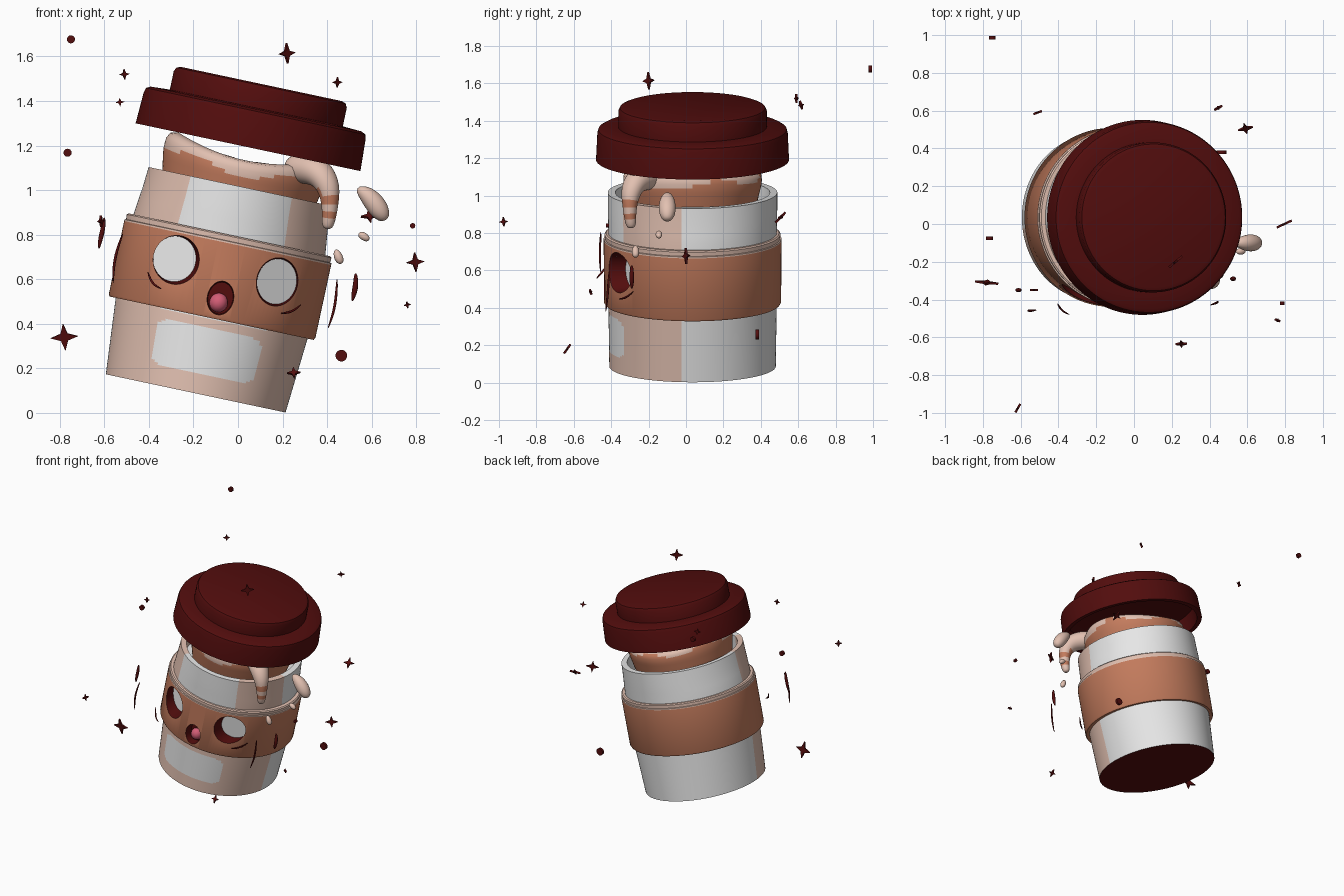
import bpy, bmesh, math
from mathutils import Matrix, Vector

if "Cube" in bpy.data.objects:
    bpy.data.objects.remove(bpy.data.objects["Cube"])

def mat(name, c):
    m = bpy.data.materials.new(name)
    m.diffuse_color = (*c, 1)
    m.use_nodes = True
    m.node_tree.nodes["Principled BSDF"].inputs["Base Color"].default_value = m.diffuse_color
    return m

WHITE = mat("white", (.80, .80, .80))
BEIGE = mat("beige", (.76, .53, .44))
BROWN = mat("coffee_brown", (.55, .20, .11))
DARK = mat("dark_red", (.085, .004, .004))
PINK = mat("pink", (.65, .11, .18))

# whole cup leans 12 degrees to the right
LEAN = Matrix.Translation((-.19, .035, .0875)) @ Matrix.Rotation(math.radians(12), 4, 'Y')

def finish(name, bm, mats, rule=None, matrix=None):
    bmesh.ops.recalc_face_normals(bm, faces=bm.faces[:])
    bm.normal_update()
    if rule:
        for f in bm.faces:
            f.material_index = rule(f.calc_center_median(), f.normal)
    me = bpy.data.meshes.new(name)
    bm.to_mesh(me)
    bm.free()
    for m in mats:
        me.materials.append(m)
    ob = bpy.data.objects.new(name, me)
    bpy.context.collection.objects.link(ob)
    if matrix:
        ob.matrix_world = matrix
    return ob

def activate(ob):
    bpy.ops.object.select_all(action='DESELECT')
    ob.select_set(True)
    bpy.context.view_layer.objects.active = ob

def smooth(ob, angle=35):
    activate(ob)
    bpy.ops.object.shade_smooth_by_angle(angle=math.radians(angle))

def loft(rings, closed=False):
    """Skin a list of rings of points; cap the ends or join them."""
    bm = bmesh.new()
    vs = [[bm.verts.new(p) for p in r] for r in rings]
    n = len(vs[0])
    pairs = list(zip(vs, vs[1:])) + ([(vs[-1], vs[0])] if closed else [])
    for a, b in pairs:
        for i in range(n):
            j = (i + 1) % n
            bm.faces.new((a[i], a[j], b[j], b[i]))
    if not closed:
        bm.faces.new(vs[0])
        bm.faces.new(vs[-1])
    return bm

def ellipse(rx, ry, z, n=144):
    return [(rx * math.cos(2 * math.pi * i / n), ry * math.sin(2 * math.pi * i / n), z) for i in range(n)]

def tube(name, pts, radii, mats, rule=None, flat=1.0):
    """Tapered soft tube through world points."""
    P = [Vector(p) for p in pts]
    rings = []
    for i, p in enumerate(P):
        t = (P[min(i + 1, len(P) - 1)] - P[max(i - 1, 0)]).normalized()
        a = t.cross(Vector((0, 1, 0))).normalized()
        b = t.cross(a)
        rings.append([p + radii[i] * (a * math.cos(k * math.pi / 4) + b * flat * math.sin(k * math.pi / 4)) for k in range(8)])
    ob = finish(name, loft(rings), mats, rule)
    s = ob.modifiers.new("soft", 'SUBSURF')
    s.levels = s.render_levels = 2
    smooth(ob, 180)
    return ob

# ---- cup body: white back, beige front with white patches
def cup_rule(c, n):
    if c.z < .001 and n.z < -.9:
        return 2
    if c.y > -.055:
        return 0
    u = abs(math.degrees(math.atan2(c.x, -c.y)) - 1) / 32.5
    if c.z > .34:
        return 0 if u < 1 else 1
    v = abs(c.z - .195) / .105
    return 0 if u < 1 and v < 1 and u ** 6 + v ** 6 < 1.05 else 1

prof = [(.4125 + .0275 * i / 34, .445 + .005 * i / 34, i * .01) for i in range(35)]
prof += [(.44, .45, .73), (.432, .452, .80), (.425, .453, .86), (.418, .453, .95),
         (.378, .413, .95), (.372, .405, .84)]
cup = finish("cup_body", loft([ellipse(*p) for p in prof]), [WHITE, BEIGE, DARK], cup_rule, LEAN)

# ---- sleeve with pale upper trim
prof = [(.40, .35), (.468, .345), (.474, .355), (.475, .69), (.475, .698),
        (.468, .70), (.470, .722), (.462, .728), (.40, .728)]
sleeve = finish("sleeve", loft([ellipse(r, r, z) for r, z in prof], True), [BROWN, BEIGE],
                lambda c, n: int(c.z > .694), LEAN)

# ---- eye and mouth recesses: dark walls, coloured floor
def socket(name, u, w, rx, rz, floor, slope, shift, floor_mat):
    rings = []
    for y, k, s in ((-.6, 1.12, -1.5 * shift), (floor, .93, shift)):
        rings.append([(u + s + k * rx * math.cos(a), y + (slope * k * rx * math.cos(a) if y == floor else 0),
                       w + abs(shift) * (s > 0 or s < 0) * (.5 if y == floor else -.5) + k * rz * math.sin(a))
                      for a in [2 * math.pi * i / 48 for i in range(48)]])
    bm = loft(rings)
    ob = finish(name, bm, [DARK, floor_mat], lambda c, n: int(c.y > floor - .01 and n.y > .5), LEAN)
    ob.hide_render = True
    return ob

cutters = [socket("left_eye_cutter", -.210, .567, .103, .11, -.325, -.50, -.008, WHITE),
           socket("right_eye_cutter", .256, .565, .095, .11, -.305, .60, -.004, WHITE),
           socket("mouth_cutter", .020, .442, .060, .077, -.41, 0, 0, DARK)]
for ob in (cup, sleeve):
    activate(ob)
    for c in cutters:
        m = ob.modifiers.new("recess", 'BOOLEAN')
        m.operation, m.solver, m.object = 'DIFFERENCE', 'EXACT', c
        m.material_mode = 'TRANSFER'
        bpy.ops.object.modifier_apply(modifier=m.name)
    smooth(ob)
for c in cutters:
    bpy.data.objects.remove(c)

# tongue
bm = bmesh.new()
bmesh.ops.create_uvsphere(bm, u_segments=24, v_segments=12, radius=1,
                          matrix=Matrix.Translation((.016, -.412, .42)) @ Matrix.Diagonal((.041, .04, .043, 1)))
smooth(finish("tongue", bm, [PINK], None, LEAN), 180)

# ---- lid: hollow two-tier cap
prof = [(.37, 1.42), (.388, 1.413), (.397, 1.395), (.397, 1.31), (.485, 1.305), (.503, 1.295), (.509, 1.275),
        (.516, 1.13), (.48, 1.13), (.475, 1.25), (.40, 1.26)]
smooth(finish("lid", loft([ellipse(r, r, z) for r, z in prof]), [DARK], None, LEAN))

# ---- coffee swell with cream on top
prof = [(.33, .84), (.35, .92), (.358, .96), (.364, .99), (.368, 1.01), (.37, 1.03), (.37, 1.05), (.368, 1.07),
        (.355, 1.092), (.32, 1.10), (.2, 1.06), (.05, 1.05)]
rings = []
for r, z in prof:
    rings.append([(x, y, h + max(0, h - .9) / .2 * .03 * math.cos(2 * math.atan2(y, x))) for x, y, h in ellipse(r, r, z)])

def cream_rule(c, n):
    a = math.atan2(c.y, c.x)
    edge = 1.035 + .02 * math.sin(5 * a) + .025 * math.cos(2 * a) + (.03 if c.y > .1 else 0)
    return int(c.z > edge or math.hypot(c.x, c.y) < .3)

smooth(finish("coffee", loft(rings), [BROWN, BEIGE], cream_rule, LEAN), 60)

# overflowing drip with stripes
tube("drip", [(.22, -.14, 1.10), (.30, -.21, 1.10), (.37, -.27, 1.08), (.405, -.295, 1.02), (.412, -.30, .97),
              (.412, -.30, .935), (.411, -.30, .905), (.408, -.298, .875), (.404, -.295, .85), (.40, -.293, .825)],
     [.06, .08, .075, .06, .048, .042, .038, .034, .031, .02], [BEIGE, BROWN],
     lambda c, n: int(.94 < c.z < .99 or .88 < c.z < .915))

# loose drops
tube("large_drop", [(.535, -.10, 1.01), (.575, -.10, .985), (.615, -.10, .94), (.645, -.10, .895), (.665, -.10, .865)],
     [.015, .042, .052, .046, .02], [BEIGE])
tube("small_drop", [(.54, -.145, .805), (.562, -.145, .795), (.59, -.145, .775)], [.01, .023, .013], [BEIGE])
tube("lower_drop", [(.438, -.27, .735), (.45, -.27, .70), (.465, -.27, .668)], [.01, .026, .014], [BEIGE])

# ---- curved motion lines and cheek marks
strokes = [
    ([(-.515, -.455, .81), (-.545, -.46, .73), (-.56, -.46, .65), (-.56, -.455, .58)], .007),
    ([(-.60, -.35, .88), (-.605, -.35, .83), (-.618, -.35, .78), (-.625, -.35, .735)], .012),
    ([(.445, -.41, .605), (.442, -.415, .53), (.43, -.42, .45), (.402, -.43, .375)], .007),
    ([(.528, -.29, .63), (.53, -.29, .58), (.522, -.29, .54), (.512, -.29, .50)], .014),
    ([(-.405, -.42, .635), (-.395, -.44, .60), (-.375, -.465, .572), (-.34, -.48, .555)], .006),
    ([(.19, -.36, .447), (.225, -.335, .449), (.255, -.31, .462), (.285, -.28, .488)], .006)]
for i, (pts, r) in enumerate(strokes):
    tube("motion_line_%d" % (i + 1), pts, [r * .5, r, r, r * .4], [DARK])

# ---- floating sparkles and dots
def plate(name, pos, outline, yaw=0, pitch=0, t=.006):
    bm = loft([[(x, y, z) for x, z in outline] for y in (-t, t)])
    M = Matrix.Translation(pos) @ Matrix.Rotation(math.radians(yaw), 4, 'Z') @ Matrix.Rotation(math.radians(pitch), 4, 'X')
    finish(name, bm, [DARK], None, M)

stars = [(-.78, -.31, .34, .062, -5, 10), (.796, 0, .677, .044, 25, 0), (.22, -.2, 1.614, .046, 40, 0),
         (-.51, .59, 1.52, .024, 20, 0), (-.53, -.35, 1.395, .021, 0, 0), (.446, .615, 1.484, .024, 30, 15),
         (.59, .505, .883, .04, 10, -45), (.76, -.51, .485, .016, -20, 20), (.25, -.635, .18, .03, 0, -35),
         (-.615, -.975, .86, .026, 60, 0)]
for i, (x, y, z, r, yaw, pitch) in enumerate(stars):
    pts = []
    for k in range(8):
        q = r * (.36 if k % 2 else 1)
        a = k * math.pi / 4 + .08
        pts.append((q * math.cos(a), q * math.sin(a)))
    plate("sparkle_%d" % (i + 1), (x, y, z), pts, yaw, pitch)

for i, (x, y, z, r) in enumerate([(-.75, .985, 1.677, .018), (-.765, -.075, 1.168, .018),
                                  (.784, -.42, .84, .012), (.464, .38, .257, .026)]):
    pts = [(r * math.cos(k * math.pi / 12), r * math.sin(k * math.pi / 12)) for k in range(24)]
    plate("dot_%d" % (i + 1), (x, y, z), pts, 0, 0, .009)
